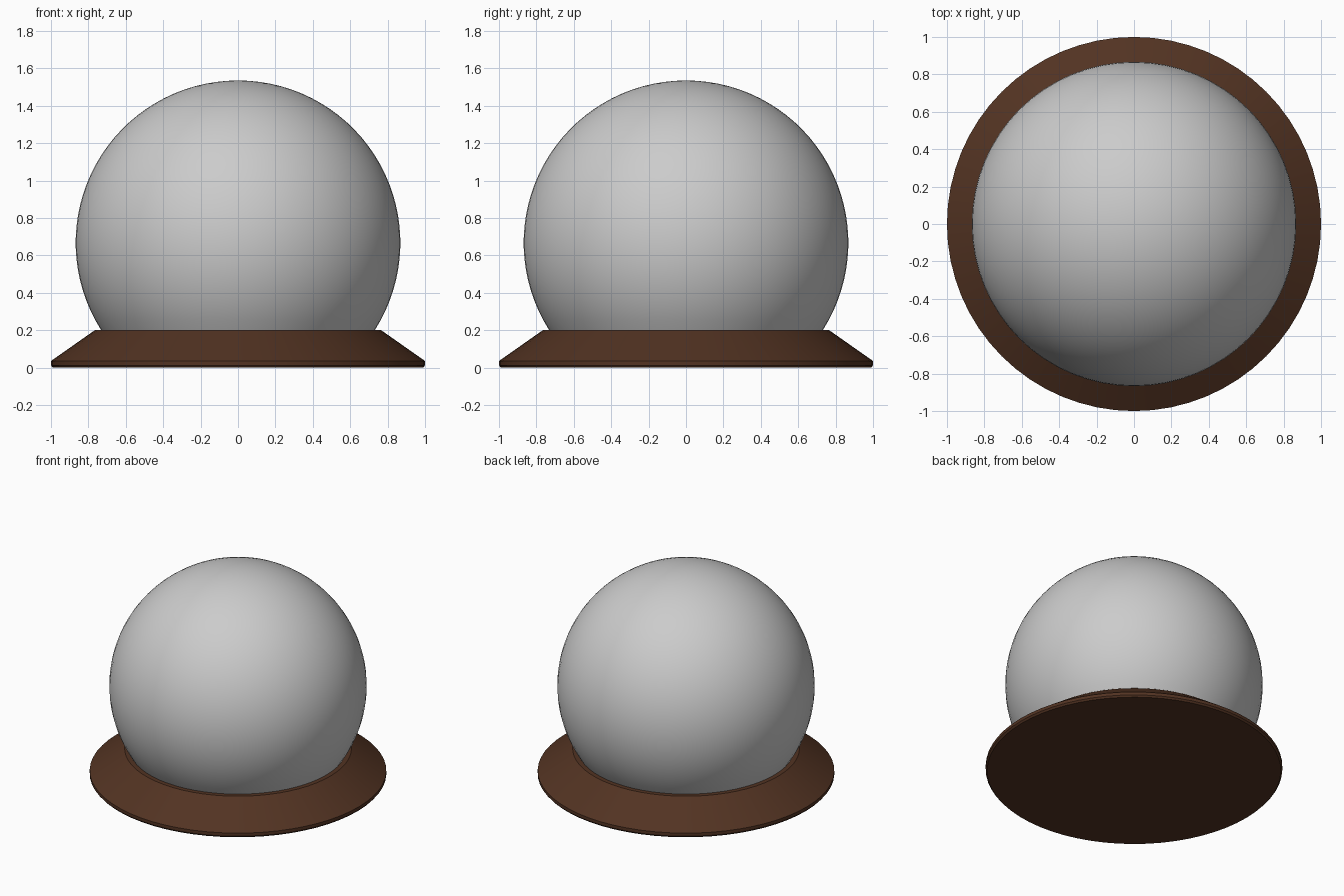
import bpy, bmesh, math

if "Cube" in bpy.data.objects:
    bpy.data.objects.remove(bpy.data.objects["Cube"])

SIDES = 64


def lathe(name, profile, sides=SIDES, color=None):
    """Revolve an (r, z) profile, listed bottom to top, around the z axis."""
    bm = bmesh.new()
    verts = [bm.verts.new((r, 0, z)) for r, z in profile]
    edges = [bm.edges.new(pair) for pair in zip(verts, verts[1:])]
    bmesh.ops.spin(bm, geom=verts + edges, cent=(0, 0, 0), axis=(0, 0, 1),
                   angle=math.tau, steps=sides, use_duplicate=False)
    bmesh.ops.remove_doubles(bm, verts=bm.verts, dist=1e-4)
    bmesh.ops.recalc_face_normals(bm, faces=bm.faces)
    # an open shell must still face outwards
    top = max(bm.faces, key=lambda f: f.calc_center_median().z)
    if top.normal.z < 0:
        bmesh.ops.reverse_faces(bm, faces=bm.faces)
    mesh = bpy.data.meshes.new(name)
    bm.to_mesh(mesh)
    bm.free()
    obj = bpy.data.objects.new(name, mesh)
    bpy.context.collection.objects.link(obj)
    if color:
        mat = bpy.data.materials.new(name + "_brown")
        mat.diffuse_color = color
        mat.use_nodes = True
        mat.node_tree.nodes["Principled BSDF"].inputs["Base Color"].default_value = mat.diffuse_color
        mesh.materials.append(mat)
    bpy.ops.object.select_all(action='DESELECT')
    obj.select_set(True)
    bpy.context.view_layer.objects.active = obj
    bpy.ops.object.shade_smooth_by_angle(angle=math.radians(25))
    return obj


# Sloped wooden base with a thin upright rim
lathe("base", [(0, 0), (0.99, 0), (1.0, 0.012), (1.0, 0.035), (0.765, 0.2), (0, 0.2)],
      color=(0.085, 0.033, 0.016, 1))

# Globe: sphere cut off where it meets the base
R, CZ, RINGS = 0.868, 0.667, 32
start = math.asin((0.2 - CZ) / R)
angles = [start + (math.pi / 2 - start) * i / RINGS for i in range(RINGS + 1)]
lathe("globe", [(R * math.cos(a), CZ + R * math.sin(a)) for a in angles])
